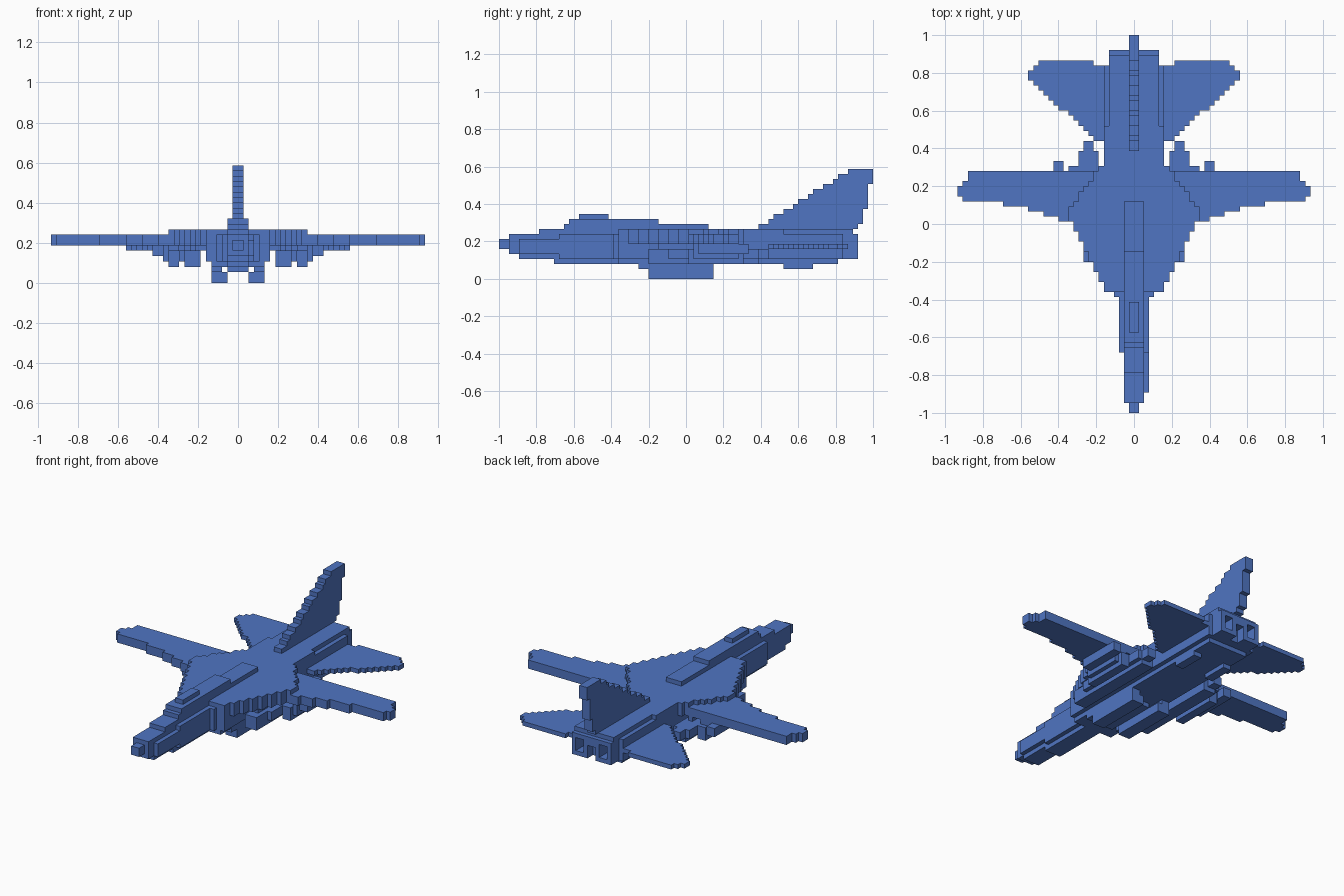
import bpy, bmesh, math
from mathutils import Vector

if "Cube" in bpy.data.objects:
    bpy.data.objects.remove(bpy.data.objects["Cube"], do_unlink=True)

V = 2 / 75  # size of one block

blue = bpy.data.materials.new("airframe blue")
blue.use_nodes = True
COLOUR = (0.08, 0.178, 0.54, 1)
blue.diffuse_color = COLOUR
blue.node_tree.nodes["Principled BSDF"].inputs["Base Color"].default_value = COLOUR

# Each direction with the four corners of that side of a block
SIDES = []
for axis in range(3):
    for s in (0, 1):
        u, w = (axis + 1) % 3, (axis + 2) % 3
        quad = []
        for a, b in ((0, 0), (1, 0), (1, 1), (0, 1)):
            c = [0, 0, 0]
            c[axis], c[u], c[w] = s, a, b
            quad.append(tuple(c))
        d = [0, 0, 0]
        d[axis] = 2 * s - 1
        SIDES.append((tuple(d), quad if s else quad[::-1]))


def cells(x0, x1, y0, y1, z0, z1, mirror=True):
    """Blocks in a box: x from the centre line, y from the nose, z from the ground."""
    out = set()
    for x in range(x0, x1):
        for y in range(y0, y1):
            for z in range(z0, z1):
                out.add((x, y, z))
                if mirror:
                    out.add((-1 - x, y, z))
    return out


def part(name, *groups, cut=()):
    """Skin a set of blocks and merge the flat areas."""
    solid = set().union(*groups).difference(*cut)
    bm = bmesh.new()
    verts = {}
    for c in sorted(solid):
        for d, quad in SIDES:
            if tuple(c[i] + d[i] for i in range(3)) in solid:
                continue
            face = []
            for q in quad:
                p = tuple(c[i] + q[i] for i in range(3))
                if p not in verts:
                    verts[p] = bm.verts.new(Vector((p[0] * V, p[1] * V - 1, p[2] * V)))
                face.append(verts[p])
            bm.faces.new(face)
    bmesh.ops.dissolve_limit(bm, angle_limit=math.radians(1),
                             verts=bm.verts[:], edges=bm.edges[:])
    me = bpy.data.meshes.new(name)
    bm.to_mesh(me)
    bm.free()
    me.materials.append(blue)
    ob = bpy.data.objects.new(name, me)
    bpy.context.collection.objects.link(ob)
    return ob


def step(table, value):
    """Look up a stepped outline: the first entry whose limit covers the value."""
    return next(result for limit, result in table if value <= limit)


# Nose and forward fuselage
part("nose",
     cells(0, 1, 0, 2, 6, 8),
     cells(0, 2, 2, 4, 5, 9),
     cells(0, 2, 4, 8, 4, 9),
     cells(0, 2, 8, 11, 4, 10),
     cells(0, 2, 11, 25, 3, 10),
     cells(2, 3, 12, 25, 4, 9),
     cells(2, 3, 4, 12, 5, 8, mirror=False))

# Canopy and spine
part("canopy", cells(0, 2, 13, 14, 10, 11), cells(0, 2, 14, 32, 10, 12),
     cells(0, 1, 16, 22, 12, 13))
part("spine", cells(0, 2, 32, 42, 10, 11))

# Centre fuselage with side intakes, then the tail section
part("centre_fuselage",
     cells(0, 4, 23, 24, 4, 9),
     cells(0, 5, 24, 57, 3, 10),
     cells(5, 6, 24, 57, 4, 10))
part("rear_fuselage",
     cells(0, 5, 57, 68, 3, 10),
     cells(5, 6, 57, 69, 4, 9),
     cells(0, 5, 68, 71, 4, 10),
     cells(0, 5, 71, 72, 4, 9),
     cut=[cells(2, 4, 69, 72, 5, 8), cells(0, 1, 70, 72, 4, 7)])

# Wing glove: widens towards the wing, narrows behind its leading edge
glove = []
for y in range(24, 49):
    w = 6 + round((y - 24) * 7 / 15) if y < 40 else 13 - round((y - 40) * 7 / 9)
    glove.append(cells(0, w, y, y + 1, 7, 10))
part("wing_glove", *glove)

# Main wings: stepped leading edge, straight trailing edge, clipped tips
LEADING = [(15, 38), (18, 39), (21, 40), (26, 41), (33, 42), (34, 42), (35, 43)]
TRAILING = [(33, 48), (34, 46), (35, 45)]
part("wings", *[cells(x - 1, x, step(LEADING, x), step(TRAILING, x), 7, 9)
                for x in range(6, 36)])

# Tailplanes
TAIL_END = [(8, 69), (19, 70), (20, 69), (21, 68)]
part("tailplanes", *[cells(x - 1, x, 54 + round((x - 8) * 12 / 13) if x > 7 else 54,
                           step(TAIL_END, x), 6, 7) for x in range(6, 22)])

# Swept fin
FIN_END = [(10, 72), (13, 73), (18, 74), (21, 75)]
part("tail_fin", *[cells(0, 1, 52 + round((z - 10) * 18 / 11), step(FIN_END, z), z, z + 1)
                   for z in range(10, 22)])

# Under-wing stores and pylons
part("inner_stores", cells(7, 10, 30, 52, 3, 6), cells(8, 10, 52, 54, 4, 6),
     cells(10, 11, 34, 52, 4, 6), cells(8, 9, 32, 48, 6, 7))
part("outer_stores", cells(11, 13, 38, 49, 3, 6), cells(11, 13, 40, 48, 6, 7))
part("wing_pylons", cells(13, 14, 39, 48, 4, 7), cells(14, 16, 40, 50, 5, 7))

# Belly pods, keel and ventral fins
part("belly_pods", cells(2, 5, 30, 43, 0, 2), cells(3, 5, 28, 43, 2, 3))
part("belly_keel", cells(0, 2, 28, 40, 2, 3))
part("ventral_fins", cells(3, 5, 57, 63, 2, 3))
